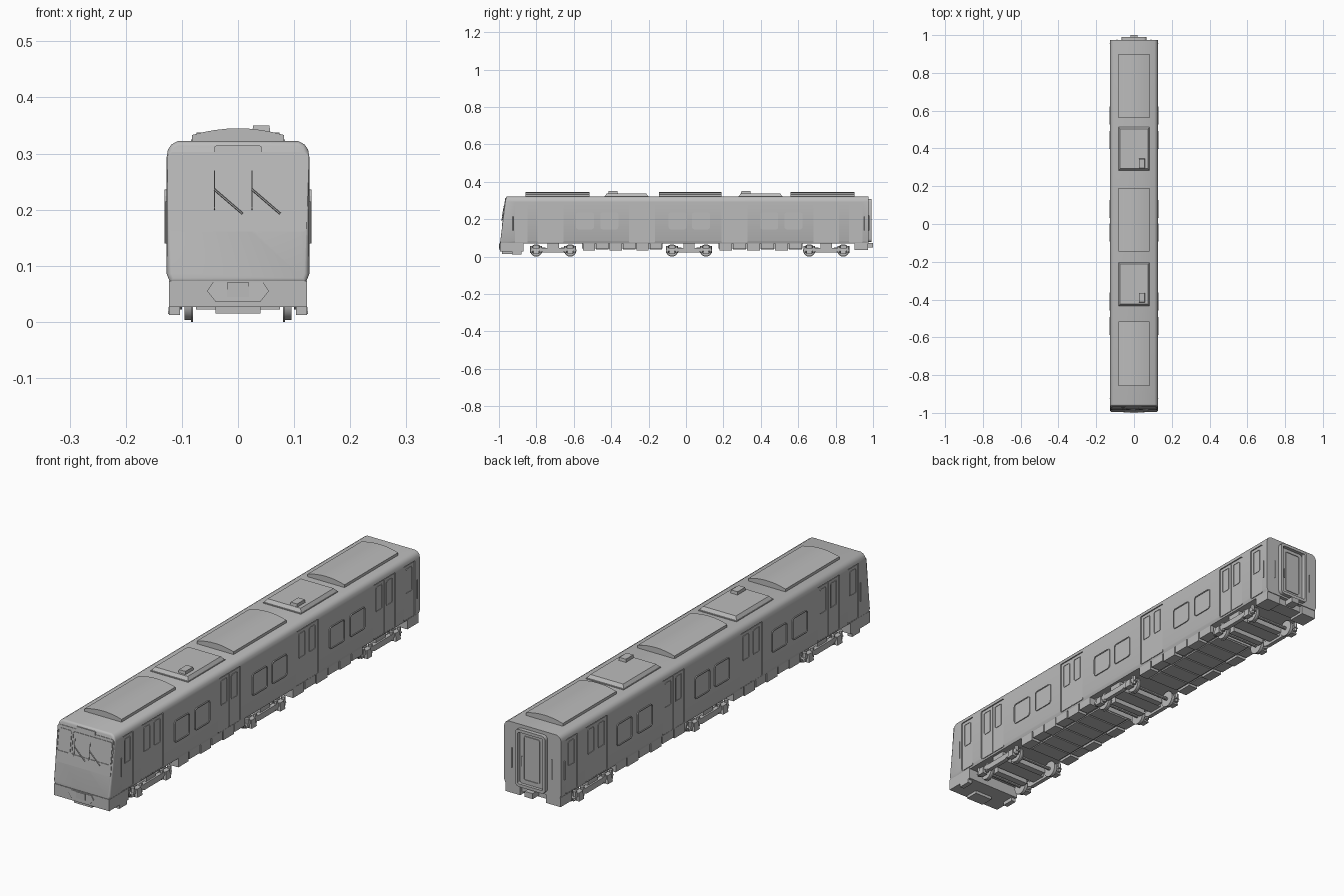
import bpy, bmesh, math
from mathutils import Matrix, Vector

cube = bpy.data.objects.get("Cube")
if cube:
    bpy.data.objects.remove(cube, do_unlink=True)

grey = bpy.data.materials.new("plain_grey")
grey.use_nodes = True
COLOUR = (0.5, 0.5, 0.5, 1)
grey.diffuse_color = COLOUR
grey.node_tree.nodes["Principled BSDF"].inputs["Base Color"].default_value = COLOUR

HALF, FLOOR, ROOF, REAR = 0.127, 0.07, 0.322, 0.975


def finish(name, bm, smooth=False):
    bmesh.ops.recalc_face_normals(bm, faces=bm.faces)
    mesh = bpy.data.meshes.new(name)
    bm.to_mesh(mesh)
    bm.free()
    ob = bpy.data.objects.new(name, mesh)
    bpy.context.collection.objects.link(ob)
    mesh.materials.append(grey)
    if smooth:
        bpy.ops.object.select_all(action='DESELECT')
        ob.select_set(True)
        bpy.context.view_layer.objects.active = ob
        bpy.ops.object.shade_smooth_by_angle(angle=math.radians(35))
    return ob


def box(bm, x0, x1, y0, y1, z0, z1, inset=0):
    """Box whose top can be drawn in by inset."""
    loops = [[bm.verts.new((x, y, z)) for x, y in
              ((x0 + i, y0 + i), (x1 - i, y0 + i), (x1 - i, y1 - i), (x0 + i, y1 - i))]
             for z, i in ((z0, 0), (z1, inset))]
    bridge(bm, *loops)
    for loop in loops:
        bm.faces.new(loop)


def bridge(bm, a, b):
    for i in range(len(a)):
        j = (i + 1) % len(a)
        bm.faces.new((a[i], a[j], b[j], b[i]))


def prism(bm, outline, place, a, b):
    loops = [[bm.verts.new(place(u, v, n)) for u, v in outline] for n in (a, b)]
    bridge(bm, *loops)
    for loop in loops:
        bm.faces.new(loop)


def disc(bm, x, y, z, radius, width, sides=20):
    turn = Matrix.Translation((x, y, z)) @ Matrix.Rotation(math.pi / 2, 4, 'Y')
    bmesh.ops.create_cone(bm, cap_ends=True, segments=sides, radius1=radius,
                          radius2=radius, depth=width, matrix=turn)


def rod(bm, a, b, r=0.0012):
    a, b = Vector(a), Vector(b)
    turn = (b - a).to_track_quat('Z', 'Y').to_matrix().to_4x4()
    bmesh.ops.create_cone(bm, cap_ends=True, segments=6, radius1=r, radius2=r,
                          depth=(b - a).length, matrix=Matrix.Translation((a + b) / 2) @ turn)


def rounded(u0, u1, v0, v1, r):
    pts = []
    for k, (cu, cv) in enumerate(((u1 - r, v1 - r), (u0 + r, v1 - r), (u0 + r, v0 + r), (u1 - r, v0 + r))):
        for step in range(4):
            t = math.pi / 2 * (k + step / 3)
            pts.append((cu + r * math.cos(t), cv + r * math.sin(t)))
    return pts


def frame(bm, u0, u1, v0, v1, r, w, place, a, b):
    """Raised ring of width w around a rounded rectangle."""
    rings = [[bm.verts.new(place(u, v, n)) for u, v in
              rounded(u0 + i, u1 - i, v0 + i, v1 - i, max(r - i, 0.001))]
             for i, n in ((0, a), (0, b), (w, b), (w, a))]
    for k in range(4):
        bridge(bm, rings[k], rings[(k + 1) % 4])


# Surfaces that panels are laid on: each side, the sloping front and the rear
def nose_y(z):
    return -0.996 + max(0, z - 0.06) * 0.13


def side(s):
    return lambda u, v, n: (s * (HALF + n), u, v)


def front(u, v, n):
    return (u, nose_y(v) - n, v)


def rear(u, v, n):
    return (u, REAR + n, v)


# Body shell: rounded section lofted to a leaning front
half = [(0.121, FLOOR), (HALF, 0.085), (HALF, 0.295), (0.125, 0.307), (0.119, 0.316), (0.108, ROOF)]
section = half + [(-x, z) for x, z in reversed(half)]
bm = bmesh.new()
ends = [[bm.verts.new((x, y if y else nose_y(z), z)) for x, z in section] for y in (0, REAR)]
bridge(bm, *ends)
nose = bm.faces.new(ends[0])
bm.faces.new(ends[1])
bmesh.ops.bevel(bm, geom=list(nose.edges), offset=0.008, segments=3, affect='EDGES', profile=0.5)
body = finish("body_shell", bm, True)

# Doors: shallow recesses holding leaves with framed windows
leaves = []
for y in (-0.725, -0.235, 0.26, 0.75):
    leaves += [(y - 0.066, y - 0.001), (y + 0.001, y + 0.066)]
leaves += [(-0.912, -0.85), (0.875, 0.94)]
cut, leaf, trim = bmesh.new(), bmesh.new(), bmesh.new()
for s in (-1, 1):
    on = side(s)
    openings = [(y - 0.069, y + 0.069) for y in (-0.725, -0.235, 0.26, 0.75)]
    openings += [(-0.915, -0.847), (0.872, 0.943)]
    for a, b in openings:
        prism(cut, rounded(a, b, 0.076, 0.296, 0.004), on, -0.005, 0.01)
    for a, b in leaves:
        prism(leaf, rounded(a, b, 0.078, 0.293, 0.003), on, -0.006, -0.002)
        m = (a + b) / 2
        frame(trim, m - 0.02, m + 0.02, 0.182, 0.282, 0.006, 0.003, on, -0.003, 0)
    for y in (-0.925, 0.955):
        rod(trim, on(y, 0.14, 0.002), on(y, 0.215, 0.002), 0.002)
finish("door_leaves", leaf)
finish("door_window_frames", trim)
cutter = finish("door_recess_cutter", cut)
cutter.hide_render = True
cutter.hide_viewport = True
recess = body.modifiers.new("door_recesses", 'BOOLEAN')
recess.operation = 'DIFFERENCE'
recess.solver = 'EXACT'
recess.object = cutter

# Side windows
bm, glass = bmesh.new(), bmesh.new()
for s in (-1, 1):
    for y in (-0.54, -0.41, -0.045, 0.08, 0.445, 0.575):
        frame(bm, y - 0.048, y + 0.048, 0.146, 0.236, 0.012, 0.004, side(s), -0.002, 0.004)
        prism(glass, rounded(y - 0.045, y + 0.045, 0.149, 0.233, 0.01), side(s), -0.002, 0.001)
finish("side_window_frames", bm)
finish("side_window_glass", glass)

# Windscreen mask, panes and destination box
bm = bmesh.new()
prism(bm, rounded(-0.122, 0.122, 0.161, 0.303, 0.006), front, -0.003, 0.002)
prism(bm, rounded(-0.042, 0.042, 0.296, 0.314, 0.003), front, -0.003, 0.004)
for a, b in ((-0.12, -0.061), (-0.055, 0.12)):
    frame(bm, a, b, 0.203, 0.292, 0.008, 0.002, front, 0, 0.004)
finish("windscreen_mask", bm)

# Wipers
bm = bmesh.new()
for x in (-0.042, 0.025):
    rod(bm, front(x, 0.2, 0.006), front(x, 0.27, 0.006))
    rod(bm, front(x, 0.236, 0.006), front(x + 0.05, 0.193, 0.006), 0.002)
finish("wipers", bm)

# Nose skirt, coupler surround and coupler
bm = bmesh.new()
box(bm, -0.123, 0.123, -0.994, -0.87, 0.027, 0.073)
for s in (-1, 1):
    box(bm, s * 0.113 - 0.01, s * 0.113 + 0.01, -0.93, -0.88, 0.012, 0.03)
box(bm, -0.04, 0.04, -0.985, -0.93, 0.015, 0.03)
finish("nose_skirt", bm)
bm = bmesh.new()
prism(bm, [(-0.055, 0.055), (-0.04, 0.036), (0.04, 0.036), (0.055, 0.055), (0.045, 0.07), (-0.045, 0.07)],
      front, -0.01, 0.002)
box(bm, -0.02, 0.02, -1.0, -0.97, 0.044, 0.07)
finish("front_coupler", bm)

# Rear gangway with recessed door, skirt and coupler
bm = bmesh.new()
frame(bm, -0.067, 0.067, 0.078, 0.309, 0.016, 0.012, rear, -0.002, 0.016)
prism(bm, rounded(-0.05, 0.05, 0.085, 0.295, 0.01), rear, -0.002, 0.004)
frame(bm, -0.036, 0.036, 0.105, 0.283, 0.008, 0.003, rear, 0.002, 0.007)
rod(bm, rear(0.042, 0.16, 0.007), rear(0.042, 0.2, 0.007), 0.002)
for s in (-1, 1):
    rod(bm, rear(s * 0.09, 0.14, 0.004), rear(s * 0.09, 0.22, 0.004), 0.002)
finish("gangway", bm, True)
bm = bmesh.new()
for s in (-1, 1):
    box(bm, s * 0.09 - 0.033, s * 0.09 + 0.033, 0.9, 0.972, 0.035, 0.073)
box(bm, -0.06, 0.06, 0.9, 0.96, 0.045, 0.073)
box(bm, -0.018, 0.018, 0.94, 1.0, 0.05, 0.072)
finish("rear_skirt_and_coupler", bm)

# Roof units: three arched covers and two tapered housings with a small box
bm = bmesh.new()
arch = [(0.082, 0.318)] + [(0.082 * k / 4, 0.345 - 0.012 * (k / 4) ** 2) for k in range(4, -5, -1)]
arch.append((-0.082, 0.318))
for a, b in ((-0.857, -0.515), (-0.145, 0.19), (0.56, 0.9)):
    prism(bm, arch, lambda u, v, n: (u, n, v), a, b)
finish("arched_roof_covers", bm, True)
bm = bmesh.new()
for a, b, y in ((-0.437, -0.2, -0.39), (0.28, 0.517, 0.32)):
    box(bm, -0.084, 0.084, a, b, 0.318, 0.325)
    box(bm, -0.082, 0.082, a + 0.004, b - 0.004, 0.325, 0.338, 0.009)
    box(bm, 0.025, 0.058, y - 0.026, y + 0.026, 0.334, 0.35, 0.002)
finish("roof_housings", bm)

# Underfloor equipment rows
bm = bmesh.new()
for a, b in ((-0.555, -0.125), (0.175, 0.622)):
    step = (b - a) / 6
    box(bm, -0.09, 0.09, a, b, 0.044, 0.073)
    for k in range(6):
        y0, y1 = a + k * step + 0.003, a + (k + 1) * step - 0.003
        low = 0.034 + 0.006 * (k % 2)
        for s in (-1, 1):
            box(bm, s * 0.1 - 0.021, s * 0.1 + 0.021, y0, y1, low, 0.073)
        box(bm, -0.07, 0.07, y0, y1, 0.038, 0.05)
finish("underfloor_equipment", bm)

# Bogies
wheels, bogie = bmesh.new(), bmesh.new()
for centre in (-0.71, 0.016, 0.75):
    for y in (centre - 0.091, centre + 0.091):
        disc(wheels, 0, y, 0.033, 0.007, 0.2, 10)
        for s in (-1, 1):
            disc(wheels, s * 0.088, y, 0.033, 0.03, 0.014)
            disc(wheels, s * 0.082, y, 0.033, 0.033, 0.004)
            box(bogie, s * 0.114 - 0.011, s * 0.114 + 0.011, y - 0.016, y + 0.016, 0.014, 0.046, 0.004)
            for d in (-0.024, 0.024):
                rod(bogie, (s * 0.11, y + d, 0.02), (s * 0.11, y + d, 0.056), 0.008)
    outline = [(-0.125, 0.03), (-0.07, 0.03), (-0.05, 0.022), (0.05, 0.022),
               (0.07, 0.03), (0.125, 0.03), (0.115, 0.046), (-0.115, 0.046)]
    for s in (-1, 1):
        prism(bogie, outline, lambda u, v, n: (s * n, centre + u, v), 0.1, 0.117)
    box(bogie, -0.11, 0.11, centre - 0.03, centre + 0.03, 0.032, 0.073)
    for d in (-0.055, 0.055):
        box(bogie, -0.075, 0.075, centre + d - 0.014, centre + d + 0.014, 0.022, 0.05)
finish("wheelsets", wheels, True)
finish("bogie_frames", bogie)
